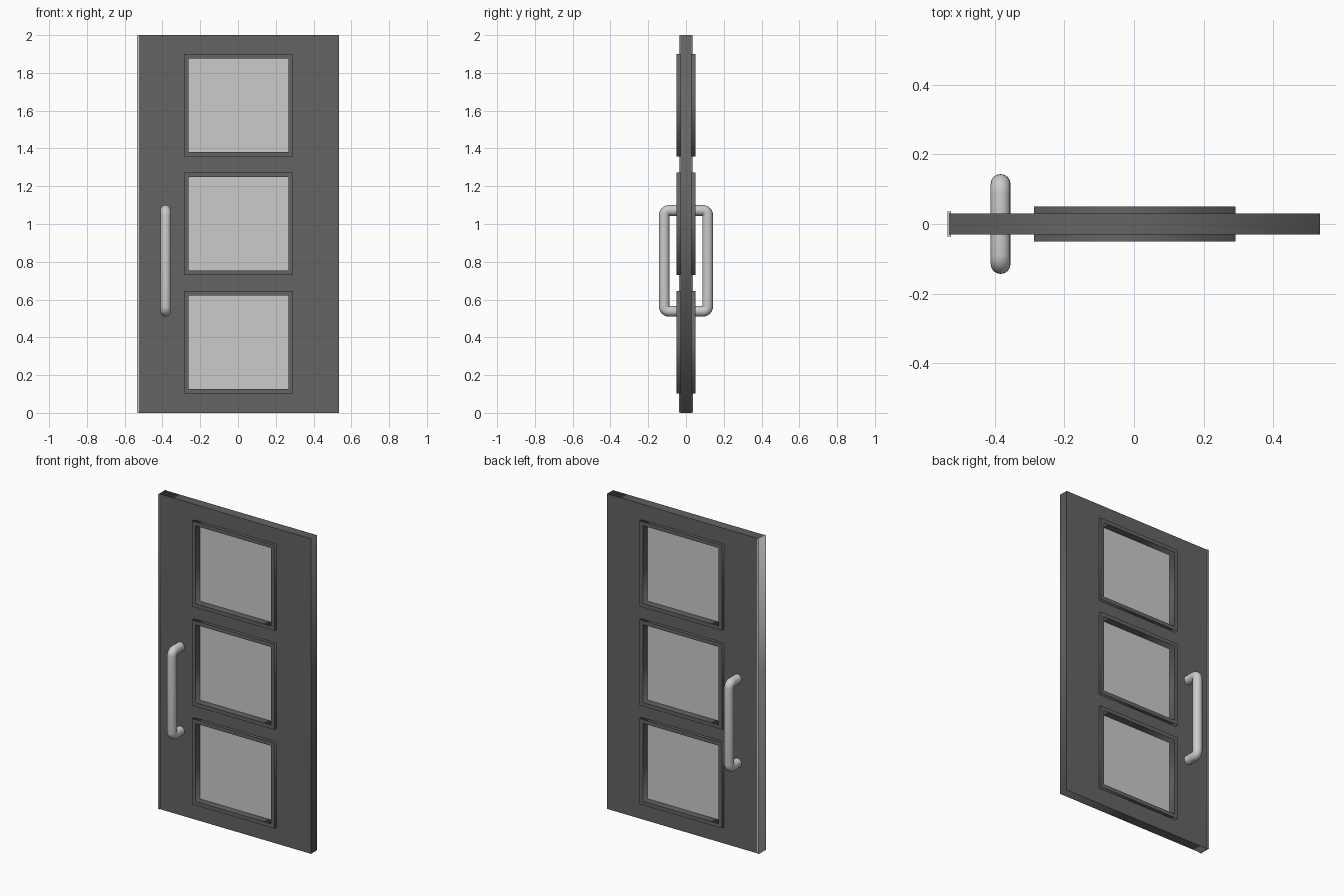
import bpy
import math

if "Cube" in bpy.data.objects:
    bpy.data.objects.remove(bpy.data.objects["Cube"], do_unlink=True)


def material(name, value):
    mat = bpy.data.materials.new(name)
    mat.use_nodes = True
    color = (value, value, value, 1)
    mat.diffuse_color = color
    mat.node_tree.nodes["Principled BSDF"].inputs["Base Color"].default_value = color
    return mat


dark = material("dark grey paint", 0.127)
glass = material("pale grey glass", 0.6)
metal = material("light grey metal", 0.6)


def to_mesh(obj):
    bpy.ops.object.select_all(action='DESELECT')
    obj.select_set(True)
    bpy.context.view_layer.objects.active = obj
    bpy.ops.object.convert(target='MESH')
    return bpy.context.object


def slab(name, rects, half_depth, mat):
    """Upright slab: the first rectangle is the outline, the rest are openings."""
    curve = bpy.data.curves.new(name, 'CURVE')
    curve.dimensions = '2D'
    curve.fill_mode = 'BOTH'
    curve.extrude = half_depth
    for x0, x1, z0, z1 in rects:
        spline = curve.splines.new('POLY')
        spline.points.add(3)
        corners = ((x0, z0), (x1, z0), (x1, z1), (x0, z1))
        for point, (x, z) in zip(spline.points, corners):
            point.co = (x, z, 0, 1)
        spline.use_cyclic_u = True
    curve.materials.append(mat)
    obj = bpy.data.objects.new(name, curve)
    obj.rotation_euler.x = math.pi / 2
    bpy.context.collection.objects.link(obj)
    return to_mesh(obj)


def inset(rect, d):
    x0, x1, z0, z1 = rect
    return (x0 + d, x1 - d, z0 + d, z1 - d)


# Window frames and panes, bottom to top
frames = [(-0.287, 0.291, z, z + 0.543) for z in (0.103, 0.73, 1.358)]
for level, outer in zip(("lower", "middle", "upper"), frames):
    slab(level + "_window_frame", [outer, inset(outer, 0.024)], 0.05, dark)
    slab(level + "_window_pane", [inset(outer, 0.02)], 0.006, glass)

# Door leaf with an opening behind each frame
slab("door_leaf", [(-0.53, 0.534, 0, 2)] + [inset(f, 0.012) for f in frames],
     0.03, dark)

# Metal strip along the closing edge
slab("edge_strip", [(-0.536, -0.525, 0.001, 1.999)], 0.036, metal)


# Pull handles, one on each face
def handle(name, side):
    reach, low, high, bend = 0.115, 0.538, 1.072, 0.026
    path = [(0.02, low)]
    for z, start in ((low + bend, -90), (high - bend, 0)):
        for step in range(7):
            a = math.radians(start + step * 15)
            path.append((reach - bend + bend * math.cos(a), z + bend * math.sin(a)))
    path.append((0.02, high))
    curve = bpy.data.curves.new(name, 'CURVE')
    curve.dimensions = '3D'
    curve.bevel_depth = 0.0285
    curve.bevel_resolution = 6
    curve.use_fill_caps = True
    spline = curve.splines.new('POLY')
    spline.points.add(len(path) - 1)
    for point, (y, z) in zip(spline.points, path):
        point.co = (-0.383, side * y, z, 1)
    curve.materials.append(metal)
    obj = bpy.data.objects.new(name, curve)
    bpy.context.collection.objects.link(obj)
    to_mesh(obj)
    bpy.ops.object.shade_smooth_by_angle(angle=math.radians(40))


handle("front_handle", -1)
handle("back_handle", 1)
